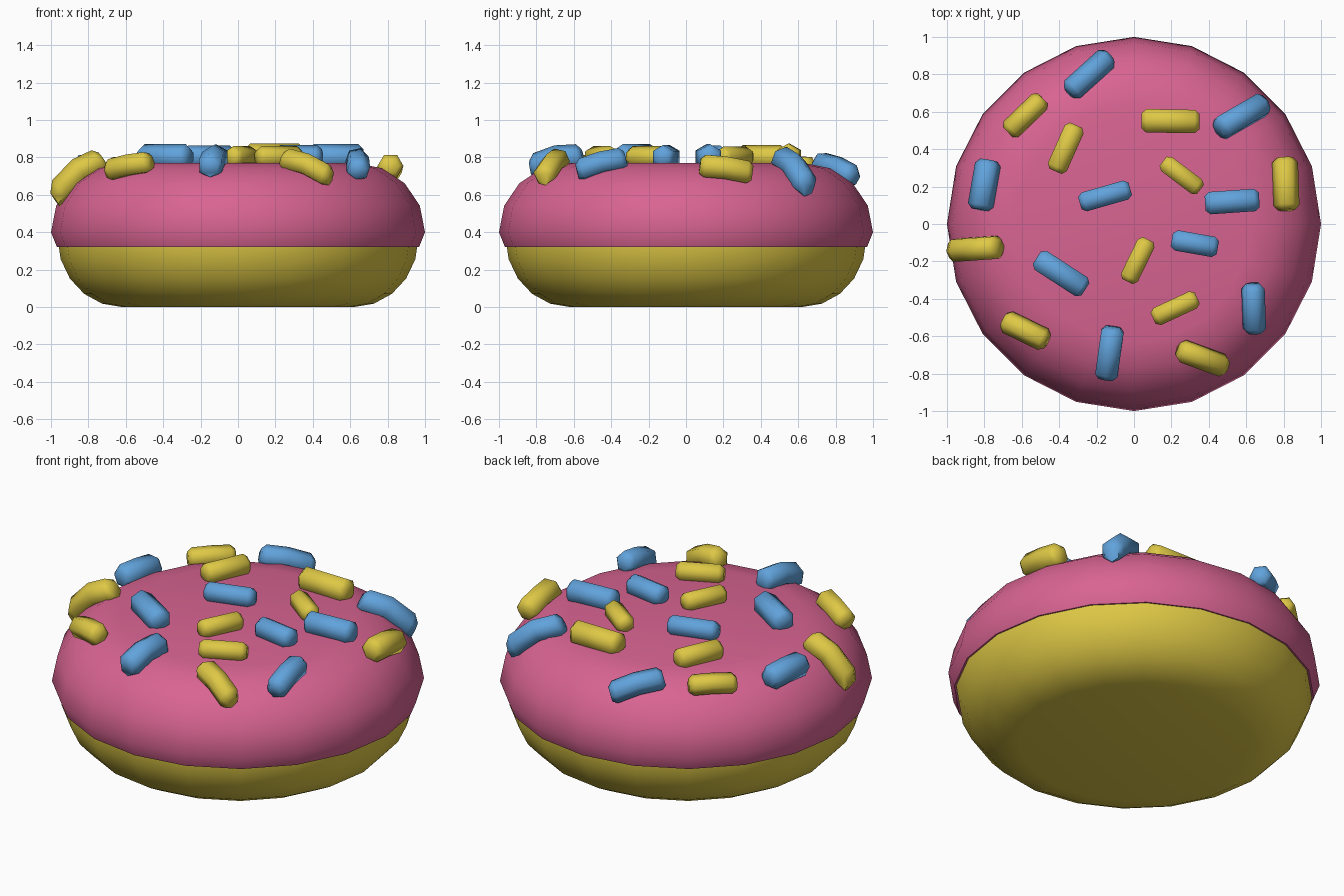
import bpy, bmesh, math
from mathutils import Vector

if "Cube" in bpy.data.objects:
    bpy.data.objects.remove(bpy.data.objects["Cube"])


def material(name, rgb):
    m = bpy.data.materials.new(name)
    m.diffuse_color = (*rgb, 1)
    m.use_nodes = True
    m.node_tree.nodes["Principled BSDF"].inputs["Base Color"].default_value = m.diffuse_color
    return m


YELLOW = material("dough yellow", (0.73, 0.58, 0.06))
PINK = material("icing pink", (0.69, 0.127, 0.287))
BLUE = material("sprinkle blue", (0.12, 0.366, 0.716))


def loft(name, rings, mat, angle):
    """Skin a list of point rings and cap both ends."""
    bm = bmesh.new()
    loops = [[bm.verts.new(p) for p in ring] for ring in rings]
    n = len(loops[0])
    for a, b in zip(loops, loops[1:]):
        for i in range(n):
            j = (i + 1) % n
            bm.faces.new((a[i], a[j], b[j], b[i]))
    bm.faces.new(loops[0][::-1])
    bm.faces.new(loops[-1])
    bmesh.ops.recalc_face_normals(bm, faces=bm.faces)
    mesh = bpy.data.meshes.new(name)
    bm.to_mesh(mesh)
    bm.free()
    mesh.materials.append(mat)
    ob = bpy.data.objects.new(name, mesh)
    bpy.context.collection.objects.link(ob)
    bpy.context.view_layer.objects.active = ob
    ob.select_set(True)
    bpy.ops.object.shade_smooth_by_angle(angle=math.radians(angle))
    ob.select_set(False)
    return ob


def lathe(name, profile, mat, sides=20):
    rings = [[(r * math.cos(t), r * math.sin(t), z)
              for t in (2 * math.pi * i / sides for i in range(sides))]
             for r, z in profile]
    return loft(name, rings, mat, 40)


def arc(cr, cz, a, b, start, end, steps):
    out = []
    for i in range(steps + 1):
        t = math.radians(start + (end - start) * i / steps)
        out.append((cr + a * math.cos(t), cz + b * math.sin(t)))
    return out


# Dough: rounded bun with a flat underside, its top hidden in the icing
lathe("dough", arc(0.62, 0.37, 0.345, 0.37, -90, 0, 5)
      + arc(0.62, 0.37, 0.345, 0.34, 22.5, 90, 3), YELLOW)

# Icing: domed cap with a slightly tucked lower rim
lathe("icing", [(0.92, 0.325), (0.968, 0.32)]
      + arc(0.63, 0.4, 0.37, 0.37, 0, 90, 4), PINK)


def icing_height(x, y):
    r = min(max(math.hypot(x, y) - 0.63, 0), 0.355)
    return 0.4 + math.sqrt(0.37 ** 2 - r ** 2)


def icing_normal(x, y):
    r = math.hypot(x, y)
    k = min(max(r - 0.63, 0) / 0.37, 0.95)
    return Vector((x / r * k, y / r * k, math.sqrt(1 - k * k)))


def sprinkle(name, x, y, deg, length, width, mat):
    """Six-sided rod with chamfered ends, bent gently over the icing."""
    t = math.radians(deg)
    c, s = math.cos(t), math.sin(t)
    rad = width / 2 / 0.866
    up = icing_normal(x, y)
    rings = []
    half = length / 2
    for d, k in ((-half, 0.65), (-half + 0.025, 1), (0, 1),
                 (half - 0.025, 1), (half, 0.65)):
        px, py = x + c * d, y + s * d
        centre = Vector((px, py, icing_height(px, py))) + up * 0.033
        h = 0.05
        tangent = Vector((2 * h * c, 2 * h * s,
                          icing_height(x + h * c, y + h * s)
                          - icing_height(x - h * c, y - h * s))).normalized()
        side = tangent.cross(up).normalized()
        top = side.cross(tangent)
        rings.append([centre + rad * k * (side * math.sin(a) + top * math.cos(a))
                      for a in (math.pi * i / 3 for i in range(6))])
    loft(name, rings, mat, 62)


# Sprinkles: x, y, heading, length, width
blue = [
    (-0.235, 0.785, 42, 0.29, 0.11), (0.565, 0.565, 30, 0.29, 0.12),
    (0.525, 0.12, 4, 0.29, 0.12), (-0.785, 0.205, 80, 0.27, 0.12),
    (-0.155, 0.15, 16, 0.28, 0.105), (0.325, -0.105, -10, 0.25, 0.11),
    (-0.39, -0.265, -33, 0.31, 0.12), (0.63, -0.445, 92, 0.26, 0.11),
    (-0.13, -0.685, 82, 0.28, 0.12)]
yellow = [
    (-0.57, 0.57, 44, 0.26, 0.1), (-0.365, 0.405, 66, 0.27, 0.11),
    (0.195, 0.55, -1, 0.31, 0.125), (0.255, 0.26, -37, 0.25, 0.095),
    (0.795, 0.21, 92, 0.28, 0.12), (-0.83, -0.13, 4, 0.26, 0.12),
    (0.02, -0.195, 64, 0.25, 0.1), (-0.57, -0.56, -26, 0.26, 0.11),
    (0.22, -0.45, 25, 0.26, 0.1), (0.36, -0.705, -20, 0.27, 0.11)]
for label, rows, mat in (("blue", blue, BLUE), ("yellow", yellow, YELLOW)):
    for i, row in enumerate(rows, 1):
        sprinkle(f"{label}_sprinkle_{i}", *row, mat)
